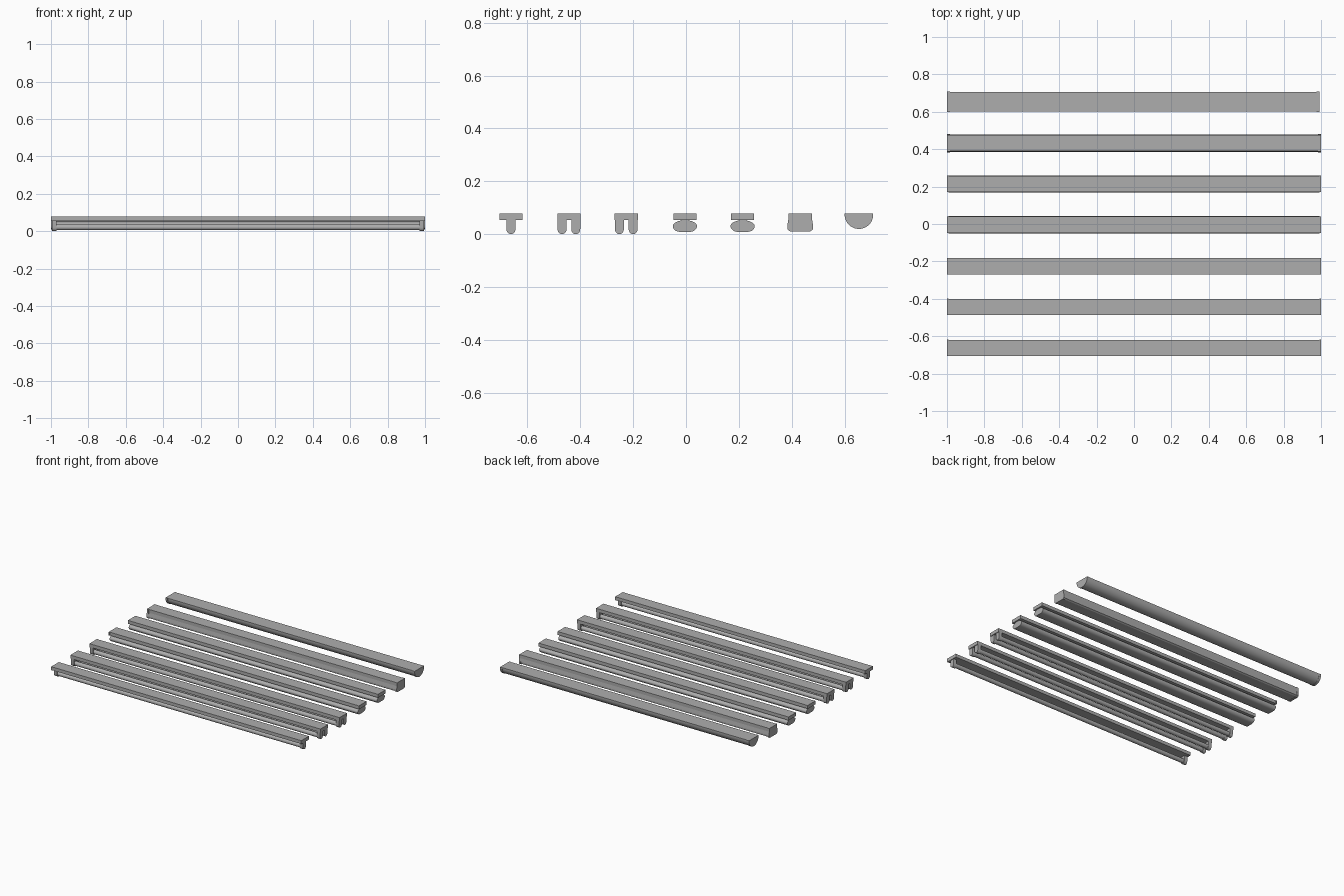
import bpy, bmesh, math

if "Cube" in bpy.data.objects:
    bpy.data.objects.remove(bpy.data.objects["Cube"])

grey = bpy.data.materials.new("mid grey")
grey.diffuse_color = (0.42, 0.42, 0.42, 1)
grey.use_nodes = True
grey.node_tree.nodes["Principled BSDF"].inputs["Base Color"].default_value = grey.diffuse_color

TOP, BASE_Z = 0.079, 0.055


def extrude(name, profile, x0, x1, smooth=False):
    """Closed y-z profile swept along x."""
    bm = bmesh.new()
    vs = [bm.verts.new((x0, y, z)) for y, z in profile]
    face = bm.faces.new(vs)
    res = bmesh.ops.extrude_face_region(bm, geom=[face])
    new = [v for v in res["geom"] if isinstance(v, bmesh.types.BMVert)]
    bmesh.ops.translate(bm, vec=(x1 - x0, 0, 0), verts=new)
    bmesh.ops.recalc_face_normals(bm, faces=bm.faces)
    me = bpy.data.meshes.new(name)
    bm.to_mesh(me)
    bm.free()
    me.materials.append(grey)
    ob = bpy.data.objects.new(name, me)
    bpy.context.collection.objects.link(ob)
    if smooth:
        bpy.ops.object.select_all(action='DESELECT')
        ob.select_set(True)
        bpy.context.view_layer.objects.active = ob
        bpy.ops.object.shade_smooth_by_angle(angle=math.radians(35))
    return ob


def rect(y0, y1, z0, z1):
    return [(y0, z0), (y1, z0), (y1, z1), (y0, z1)]


def arc(cy, cz, ry, rz, a0, a1, n):
    return [(cy + ry * math.cos(math.radians(a0 + (a1 - a0) * i / n)),
             cz + rz * math.sin(math.radians(a0 + (a1 - a0) * i / n)))
            for i in range(n + 1)]


def base(label, y):
    extrude(label + "_base", rect(y - 0.043, y + 0.043, BASE_Z, TOP), -0.997, 0.997)
    for x in (-1, 0.992):
        extrude(label + "_base_cap", rect(y - 0.044, y + 0.044, BASE_Z - 0.001, TOP), x, x + 0.008)


def lamp(label, y):
    # tube hung between two round-bottomed sockets
    socket = [(y + 0.017, BASE_Z)] + [(y - 0.017, BASE_Z)] + arc(y, 0.019, 0.017, 0.019, 180, 360, 10)
    for x in (-0.995, 0.97):
        extrude(label + "_socket", socket, x, x + 0.025, True)
    extrude(label + "_tube", arc(y, 0.021, 0.0155, 0.0155, 0, 345, 23), -0.975, 0.975, True)


# bare tube fittings: one single, two twin
base("single", -0.662)
lamp("single", -0.662)
for label, y in (("twin_a", -0.443), ("twin_b", -0.226)):
    base(label, y)
    for side in (-0.026, 0.026):
        lamp(label, y + side)

# oval lens fittings on a narrow neck
for label, y in (("oval_a", -0.004), ("oval_b", 0.214)):
    base(label, y)
    extrude(label + "_neck", rect(y - 0.014, y + 0.014, 0.045, BASE_Z), -0.99, 0.99)
    lens = arc(y, 0.03, 0.046, 0.023, 0, 180, 14) + \
        [(y - 0.044, 0.022), (y - 0.034, 0.012), (y - 0.022, 0.009),
         (y + 0.022, 0.009), (y + 0.034, 0.012), (y + 0.044, 0.022)]
    extrude(label + "_lens", lens, -0.992, 0.992, True)


# enclosed box fitting with flared diffuser
def box_profile(y, g):
    half = [(0.043 + g, TOP), (0.043 + g, 0.055), (0.047 + g, 0.03),
            (0.046 + g, 0.018), (0.036 + g, 0.012 - g)]
    return [(y + a, z) for a, z in half] + [(y - a, z) for a, z in reversed(half)]


extrude("box_diffuser", box_profile(0.432, 0), -0.99, 0.99)
for x in (-1, 0.985):
    extrude("box_end_cap", box_profile(0.432, 0.002), x, x + 0.015)


# half-round fitting
def half_round(y, r, depth):
    return arc(y, TOP - 0.005, r, depth, 180, 360, 24) + [(y + r, TOP), (y - r, TOP)]


extrude("half_round_diffuser", half_round(0.654, 0.052, 0.052), -0.985, 0.985, True)
for x in (-1, 0.975):
    extrude("half_round_end_cap", half_round(0.654, 0.054, 0.054), x, x + 0.017, True)
